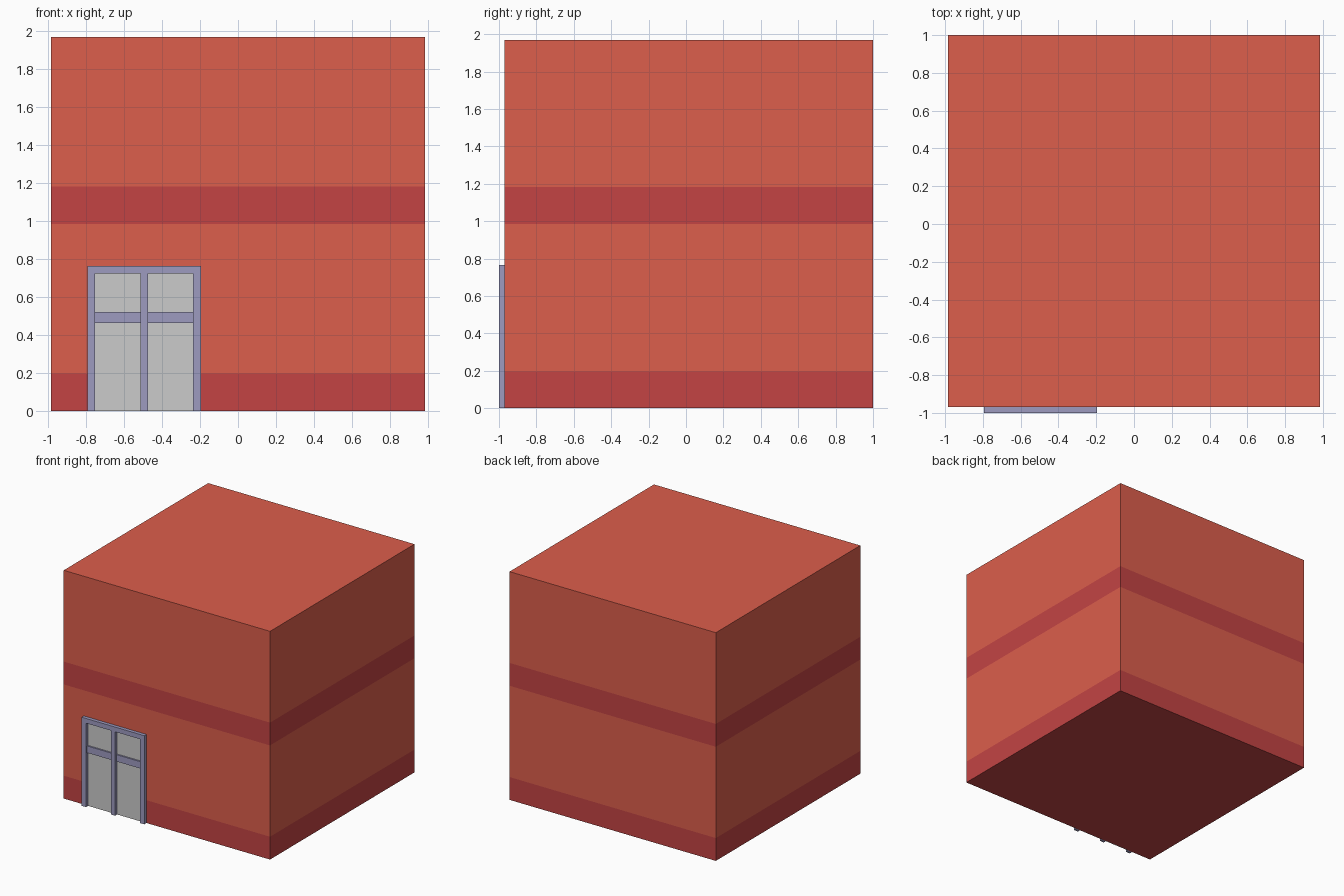
import bpy, bmesh

if "Cube" in bpy.data.objects:
    bpy.data.objects.remove(bpy.data.objects["Cube"])


def srgb(r, g, b):
    return tuple((((c / 255) + 0.055) / 1.055) ** 2.4 for c in (r, g, b)) + (1.0,)


def material(name, colour):
    m = bpy.data.materials.new(name)
    m.diffuse_color = colour
    m.use_nodes = True
    m.node_tree.nodes["Principled BSDF"].inputs["Base Color"].default_value = m.diffuse_color
    return m


def finish(name, bm, mats):
    bmesh.ops.recalc_face_normals(bm, faces=bm.faces)
    me = bpy.data.meshes.new(name)
    bm.to_mesh(me)
    bm.free()
    for m in mats:
        me.materials.append(m)
    ob = bpy.data.objects.new(name, me)
    bpy.context.collection.objects.link(ob)
    return ob


def prism(name, outline, y0, y1, mats=()):
    """Extrude an x/z outline from y0 to y1."""
    bm = bmesh.new()
    face = bm.faces.new([bm.verts.new((x, y0, z)) for x, z in outline])
    out = bmesh.ops.extrude_face_region(bm, geom=[face])["geom"]
    verts = [v for v in out if isinstance(v, bmesh.types.BMVert)]
    bmesh.ops.translate(bm, vec=(0, y1 - y0, 0), verts=verts)
    return finish(name, bm, mats)


def rect(x0, x1, z0, z1):
    return [(x0, z0), (x1, z0), (x1, z1), (x0, z1)]


wall = material("wall_red", srgb(220, 94, 76))
band = material("band_red", srgb(195, 68, 68))
trim = material("trim_lilac", srgb(157, 155, 192))

# Building block: stacked rings, with flush darker bands at the foot and middle
H, FRONT, BACK = 0.985, -0.97, 1.0
bm = bmesh.new()
levels = [0, 0.197, 0.985, 1.182, 1.97]
rings = [[bm.verts.new((x, y, z)) for x, y in
          ((-H, FRONT), (H, FRONT), (H, BACK), (-H, BACK))] for z in levels]
for k, (low, high) in enumerate(zip(rings, rings[1:])):
    for i in range(4):
        j = (i + 1) % 4
        f = bm.faces.new((low[i], low[j], high[j], high[i]))
        f.material_index = 1 if k % 2 == 0 else 0
bm.faces.new(rings[0]).material_index = 1
bm.faces.new(rings[-1])
finish("building_block", bm, [wall, band])

# Door frame: two jambs, a centre post and a head in one outline
L0, L1, C0, C1, R0, R1 = -0.793, -0.752, -0.513, -0.473, -0.236, -0.195
TOP, HEAD = 0.765, 0.724
prism("door_frame", [(L0, 0), (L1, 0), (L1, HEAD), (C0, HEAD), (C0, 0), (C1, 0),
                     (C1, HEAD), (R0, HEAD), (R0, 0), (R1, 0), (R1, TOP), (L0, TOP)],
      -1.0, FRONT, [trim])

# Door leaves with slightly recessed cross rails
for side, x0, x1 in (("left", L1, C0), ("right", C1, R0)):
    prism(f"door_panel_{side}", rect(x0, x1, 0, HEAD), FRONT - 0.002, FRONT + 0.005)
    prism(f"door_rail_{side}", rect(x0, x1, 0.463, 0.522), -0.985, FRONT, [trim])
